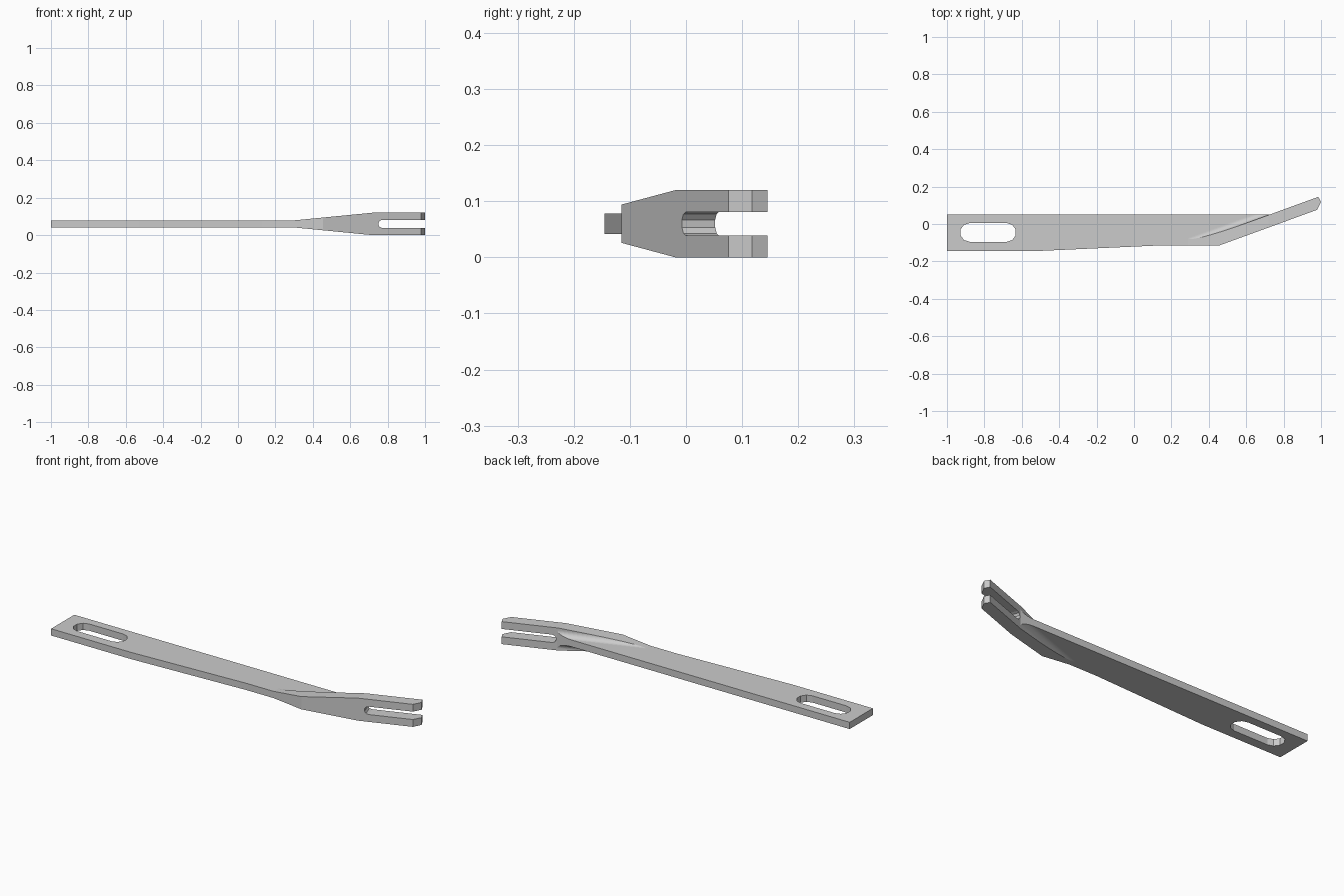
import bpy, bmesh, math
from mathutils import Vector, Matrix

cube = bpy.data.objects.get("Cube")
if cube:
    bpy.data.objects.remove(cube, do_unlink=True)

steel = bpy.data.materials.new("grey steel")
steel.use_nodes = True
GREY = (0.6, 0.6, 0.6, 1)
steel.diffuse_color = GREY
steel.node_tree.nodes["Principled BSDF"].inputs["Base Color"].default_value = GREY

MID = 0.06                      # mid height of the whole part
HALF = 0.018                    # half thickness of the flat bar
BACK, FRONT = 0.05, -0.115
ANGLE = math.radians(20)        # angle of the fork blade
TIP = Vector((0.985, 0.145))    # inner corner of the fork tip
SLOPE = math.tan(ANGLE)


def prism(name, points, start, end, matrix=Matrix()):
    """Extrude a closed outline along local z, then place it."""
    bm = bmesh.new()
    face = bm.faces.new([bm.verts.new((x, y, start)) for x, y in points])
    new = bmesh.ops.extrude_face_region(bm, geom=[face])["geom"]
    bmesh.ops.translate(bm, vec=(0, 0, end - start),
                        verts=[v for v in new if isinstance(v, bmesh.types.BMVert)])
    bm.transform(matrix)
    bmesh.ops.recalc_face_normals(bm, faces=bm.faces)
    mesh = bpy.data.meshes.new(name)
    bm.to_mesh(mesh)
    bm.free()
    mesh.materials.append(steel)
    obj = bpy.data.objects.new(name, mesh)
    bpy.context.collection.objects.link(obj)
    return obj


def combine(target, tool, operation):
    """Apply a boolean and discard the tool."""
    mod = target.modifiers.new(operation, 'BOOLEAN')
    mod.operation, mod.solver, mod.object = operation, 'EXACT', tool
    bpy.context.view_layer.objects.active = target
    bpy.ops.object.modifier_apply(modifier=mod.name)
    bpy.data.objects.remove(tool, do_unlink=True)


def slot(x0, x1, y, r, sides):
    """Outline of a long hole with faceted round ends."""
    pts = []
    for cx, turn in ((x1 - r, -90), (x0 + r, 90)):
        for i in range(sides + 1):
            a = math.radians(turn + 180 * i / sides)
            pts.append((cx + r * math.cos(a), y + r * math.sin(a)))
    return pts


def inner_x(y):
    return TIP.x + (y - TIP.y) / SLOPE


# Flat bar with its long mounting hole; the right end is buried in the blade
bar = prism("bar", [(-1, -0.145), (-0.53, -0.145), (0.13, FRONT), (0.40, FRONT),
                    (inner_x(BACK) + 0.01, BACK - 0.005), (inner_x(BACK), BACK), (-1, BACK)],
            MID - HALF, MID + HALF)
combine(bar, prism("hole_cutter", slot(-0.93, -0.63, -0.045, 0.05, 5), -0.1, 0.3), 'DIFFERENCE')

# Upright angled blade
blade = prism("blade", [(inner_x(FRONT), FRONT), (0.455, FRONT), (0.978, FRONT + 0.523 * SLOPE),
                        (1, 0.118), TIP], -0.05, 0.17)

# Concave fillets joining the blade to both faces of the bar
R = 0.03
upper = [(R * (1 - math.sin(t)), HALF + R * (1 - math.cos(t)))
         for t in (math.pi / 2 * i / 10 for i in range(11))]
section = [(-0.02, -HALF - R)] + [(d, -z) for d, z in reversed(upper)]
section += upper + [(-0.02, HALF + R)]
# Section order: lower arc outward, upper arc back to the blade
lower = sorted(((d, -z) for d, z in upper), key=lambda p: p[1])
section = [(-0.02, -HALF - R)] + lower + sorted(upper, key=lambda p: p[1]) + [(-0.02, HALF + R)]
along = Vector((math.cos(ANGLE), math.sin(ANGLE), 0))
across = Vector((-along.y, along.x, 0))
frame = Matrix((across, Vector((0, 0, 1)), along)).transposed().to_4x4()
frame.translation = (TIP.x, TIP.y, MID)
fillet = prism("fillet", section, -0.85, -0.15, frame)
combine(fillet, prism("fillet_trim", [(0, FRONT), (1.2, FRONT), (1.2, BACK), (0, BACK)],
                      -0.2, 0.3), 'INTERSECT')
combine(blade, fillet, 'UNION')

# Widening side profile of the blade
half_height = lambda x: HALF + (x - 0.29) * (MID - HALF) / 0.43
taper = [(0.2, half_height(0.2)), (0.72, MID), (1.1, MID)]
profile = [(x, MID + h) for x, h in taper] + [(x, MID - h) for x, h in reversed(taper)]
combine(blade, prism("taper_trim", profile, -0.5, 0.5, Matrix.Rotation(math.pi / 2, 4, 'X')),
        'INTERSECT')
combine(bar, blade, 'UNION')

# Open slot between the prongs, cut square to the blade
notch_frame = Matrix((along, Vector((0, 0, 1)), -across)).transposed().to_4x4()
notch_frame.translation = (0.75, FRONT + 0.295 * SLOPE, MID)
combine(bar, prism("notch_cutter", slot(0, 0.6, 0, 0.021, 5), -0.15, 0.1, notch_frame),
        'DIFFERENCE')
bar.name = "forked_bar"
